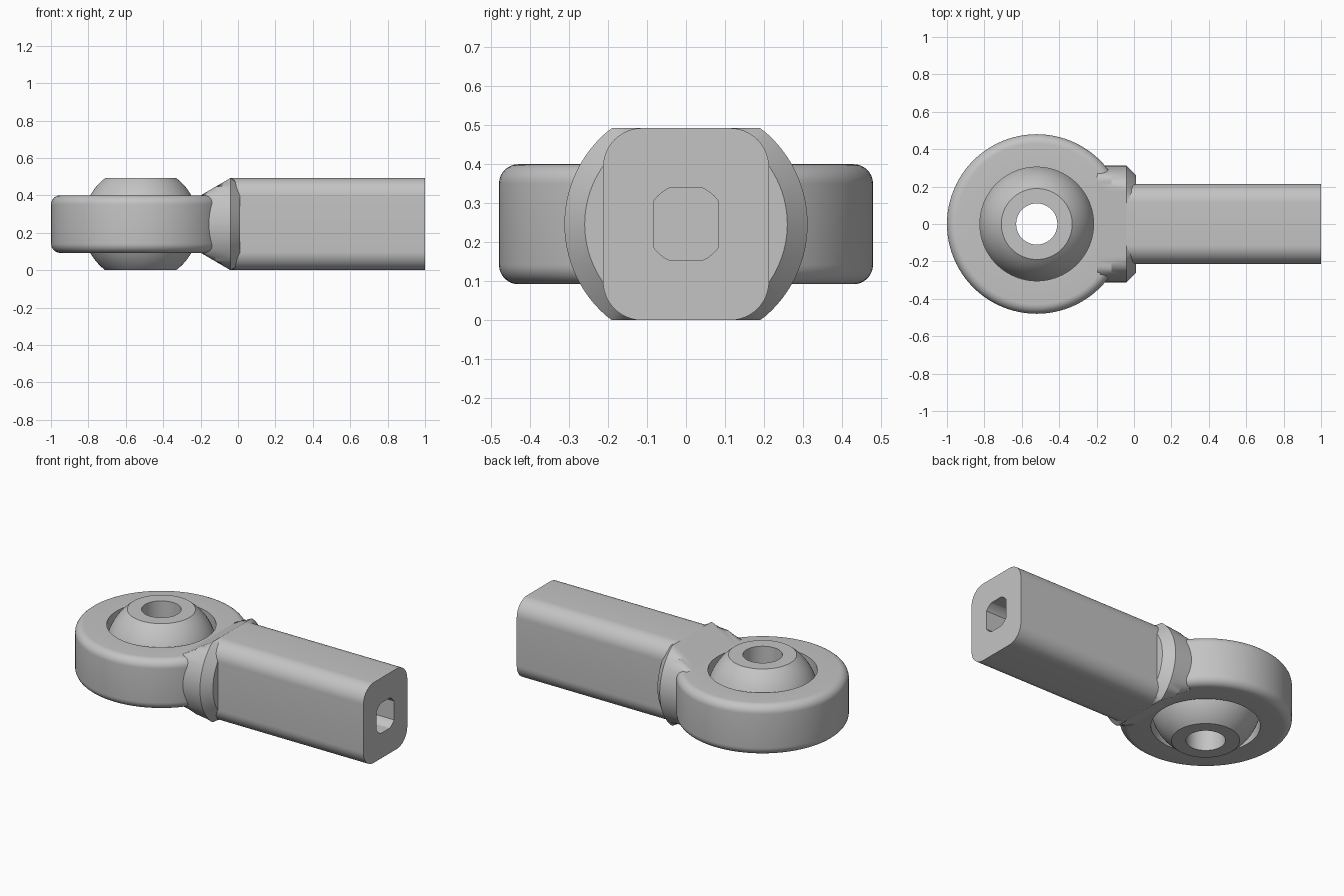
import bpy, bmesh, math

if "Cube" in bpy.data.objects:
    bpy.data.objects.remove(bpy.data.objects["Cube"])

MID = 0.2465          # height of the centre plane
CX = -0.52            # centre of the eye
SEG = 96

steel = bpy.data.materials.new("grey_steel")
steel.diffuse_color = (0.55, 0.55, 0.55, 1)
steel.use_nodes = True
steel.node_tree.nodes["Principled BSDF"].inputs["Base Color"].default_value = steel.diffuse_color


def loft(name, loops, closed=False):
    """Skin a list of equal-sized point loops; cap the ends unless closed."""
    bm = bmesh.new()
    rings = [[bm.verts.new(p) for p in loop] for loop in loops]
    n = len(rings[0])
    pairs = list(zip(rings, rings[1:]))
    if closed:
        pairs.append((rings[-1], rings[0]))
    else:
        bm.faces.new(rings[0])
        bm.faces.new(rings[-1])
    for a, b in pairs:
        for i in range(n):
            j = (i + 1) % n
            bm.faces.new((a[i], a[j], b[j], b[i]))
    bmesh.ops.recalc_face_normals(bm, faces=bm.faces)
    mesh = bpy.data.meshes.new(name)
    bm.to_mesh(mesh)
    bm.free()
    mesh.materials.append(steel)
    obj = bpy.data.objects.new(name, mesh)
    bpy.context.collection.objects.link(obj)
    bpy.ops.object.select_all(action='DESELECT')
    obj.select_set(True)
    bpy.context.view_layer.objects.active = obj
    bpy.ops.object.shade_smooth_by_angle(angle=math.radians(25))
    return obj


def lathe(name, profile):
    """Revolve a closed (radius, height) profile about the eye axis."""
    angles = [2 * math.pi * i / SEG for i in range(SEG)]
    loft(name, [[(CX + r * math.cos(a), r * math.sin(a), MID + h) for a in angles]
                for r, h in profile], closed=True)


# Eye ring: rounded outer edges, straight bore
R, HALF, FIL, BORE = 0.48, 0.154, 0.05, 0.304
arc = [math.pi / 2 * i / 8 for i in range(9)]
upper = [(R - FIL + FIL * math.cos(a), HALF - FIL + FIL * math.sin(a)) for a in arc]
lower = [(r, -h) for r, h in reversed(upper)]
lathe("eye_ring", [(BORE, -HALF)] + lower + upper + [(BORE, HALF)])

# Swivel ball: truncated sphere with a through hole
BALL = 0.311
tilt = math.asin(MID / BALL)
sphere = [(BALL * math.cos(t), BALL * math.sin(t))
          for t in (tilt * (i / 12 - 1) for i in range(25))]
lathe("swivel_ball", [(0.11, -MID)] + sphere + [(0.11, MID)])


# Neck collar: round sections flattened top and bottom, tapering into the eye
def flat_circle(x, r, half):
    pts = []
    for i in range(SEG):
        a = 2 * math.pi * i / SEG
        z = max(-half, min(half, r * math.sin(a)))
        pts.append((x, r * math.cos(a), MID + z))
    return pts


loft("neck_collar", [flat_circle(-0.2, 0.312, 0.153),
                     flat_circle(-0.12, 0.312, 0.2),
                     flat_circle(-0.04, 0.312, MID),
                     flat_circle(0.012, 0.26, MID)])

# Shank: rounded bar with a blind hole in its end
HW, CORNER = 0.213, 0.1
section = []
for q, (sy, sz) in enumerate([(1, 1), (-1, 1), (-1, -1), (1, -1)]):
    for i in range(13):
        a = math.pi / 2 * (q + i / 12)
        section.append((sy * (HW - CORNER) + CORNER * math.cos(a),
                        sz * (MID - CORNER) + CORNER * math.sin(a)))


def bar_loop(x):
    return [(x, y, MID + z) for y, z in section]


def hole_loop(x, r=0.102):
    return [(x, r * y / math.hypot(y, z), MID + r * z / math.hypot(y, z))
            for y, z in section]


loft("shank", [bar_loop(-0.04), bar_loop(1.0), hole_loop(1.0), hole_loop(0.3)])
